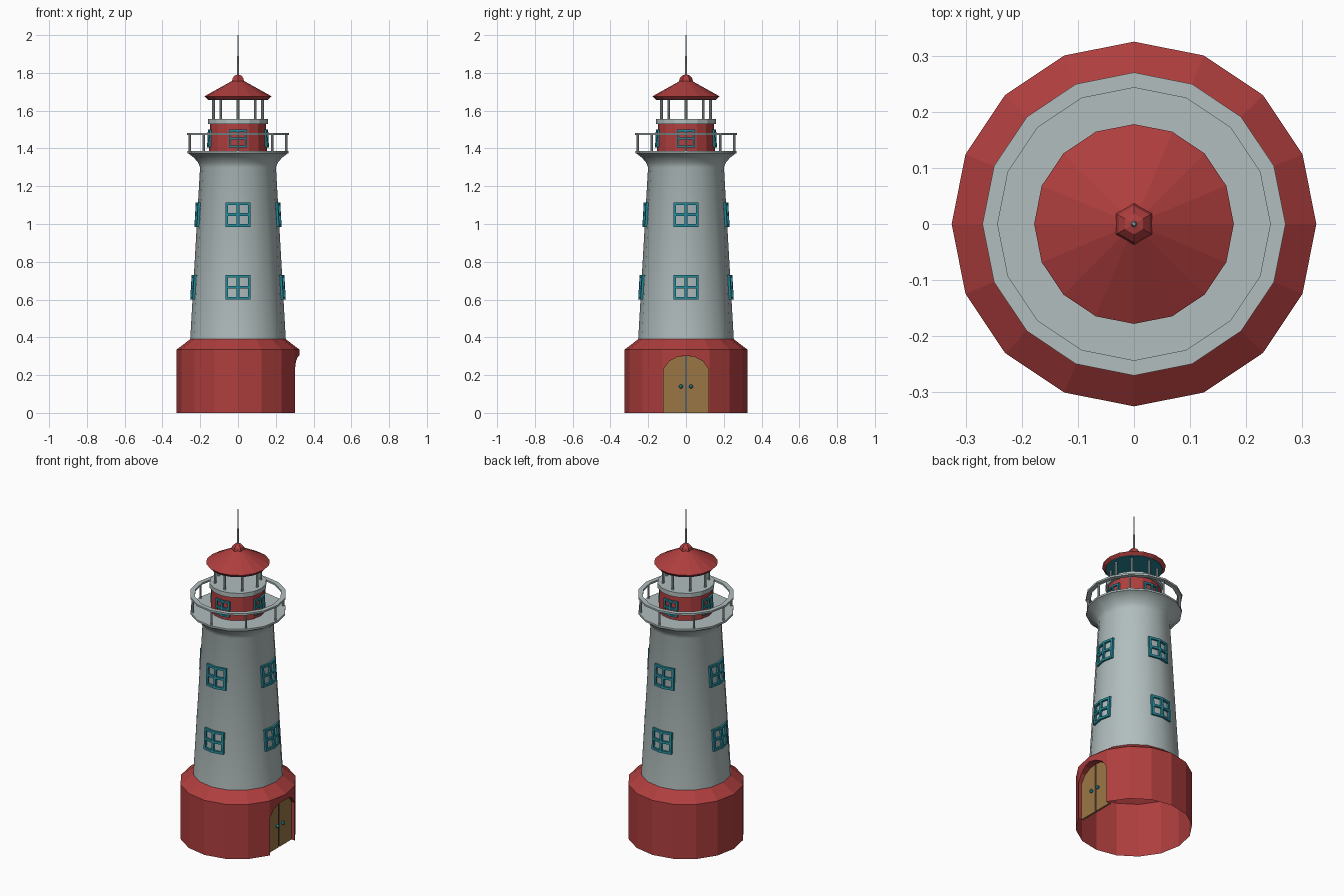
import bpy, bmesh, math
from mathutils import Vector, Matrix

if "Cube" in bpy.data.objects:
    bpy.data.objects.remove(bpy.data.objects["Cube"])

SIDES = 16
TAN = math.tan(math.pi / SIDES)


def material(name, rgb):
    m = bpy.data.materials.new(name)
    m.diffuse_color = (*rgb, 1)
    m.use_nodes = True
    m.node_tree.nodes["Principled BSDF"].inputs["Base Color"].default_value = m.diffuse_color
    return m


RED = material("red paint", (0.43, 0.048, 0.048))
GREY = material("pale grey", (0.44, 0.51, 0.51))
TEAL = material("teal", (0.018, 0.25, 0.32))
WOOD = material("door wood", (0.33, 0.18, 0.06))
DARK = material("dark metal", (0.10, 0.12, 0.13))


def finish(name, bm, mat, recalc=True):
    if recalc:
        bmesh.ops.recalc_face_normals(bm, faces=bm.faces)
    me = bpy.data.meshes.new(name)
    bm.to_mesh(me)
    bm.free()
    ob = bpy.data.objects.new(name, me)
    bpy.context.collection.objects.link(ob)
    me.materials.append(mat)
    return ob


def lathe(name, profile, mat, sides=SIDES, close=False):
    """Spin (radius, z) points around z; radius 0 becomes a pole."""
    bm = bmesh.new()
    rings = []
    for r, z in profile:
        if r == 0:
            rings.append([bm.verts.new((0, 0, z))] * sides)
        else:
            rings.append([bm.verts.new((r * math.cos(2 * math.pi * i / sides),
                                        r * math.sin(2 * math.pi * i / sides), z))
                          for i in range(sides)])
    pairs = list(zip(rings, rings[1:]))
    if close:
        pairs.append((rings[-1], rings[0]))
    for a, b in pairs:
        for i in range(sides):
            j = (i + 1) % sides
            bm.faces.new(list(dict.fromkeys((a[i], a[j], b[j], b[i]))))
    return finish(name, bm, mat, recalc=close or profile[0][0] == 0)


def prism(name, outline, x0, x1, mat):
    """Extrude a (y, z) outline along x."""
    bm = bmesh.new()
    f = bm.faces.new([bm.verts.new((x0, y, z)) for y, z in outline])
    new = bmesh.ops.extrude_face_region(bm, geom=[f])["geom"]
    bmesh.ops.translate(bm, vec=(x1 - x0, 0, 0),
                        verts=[v for v in new if isinstance(v, bmesh.types.BMVert)])
    return finish(name, bm, mat)


def posts(name, count, ring_r, r, z0, z1, mat):
    bm = bmesh.new()
    for i in range(count):
        a = 2 * math.pi * i / count
        loc = Vector((ring_r * math.cos(a), ring_r * math.sin(a), (z0 + z1) / 2))
        bmesh.ops.create_cone(bm, segments=8, radius1=r, radius2=r, depth=z1 - z0,
                              cap_ends=True, matrix=Matrix.Translation(loc))
    return finish(name, bm, mat)


def windows(name, zc, w, h, bar, wall, out):
    """Four cross-barred frames that bend with the wall corner on each axis."""
    bm = bmesh.new()
    b = bar / 2
    bars = [(-w, w, h - bar, h), (-w, w, -h, -h + bar), (-w, w, -b, b),
            (-w, -w + bar, -h, h), (w - bar, w, -h, h), (-b, b, -h, h)]
    for k in range(4):
        rot = Matrix.Rotation(k * math.pi / 2, 3, 'Z')
        for u0, u1, v0, v1 in bars:
            us = [u0, 0, u1] if u0 < 0 < u1 else [u0, u1]
            loops = []
            for u in us:
                loops.append([bm.verts.new(rot @ Vector((wall(zc + v) - abs(u) * TAN + d, u, zc + v)))
                              for d, v in ((-0.006, v0), (out, v0), (out, v1), (-0.006, v1))])
            for p, q in zip(loops, loops[1:]):
                for i in range(4):
                    j = (i + 1) % 4
                    bm.faces.new((p[i], p[j], q[j], q[i]))
            bm.faces.new(loops[0])
            bm.faces.new(loops[-1])
    return finish(name, bm, TEAL)


# Base with an arched doorway cut into the +x side, hollow underneath
base = lathe("base", [(0, 0), (0.325, 0), (0.325, 0.335), (0.253, 0.39), (0, 0.39)], RED)
half = [(0.12, 0.23), (0.09, 0.273), (0.045, 0.297)]
arch = half + [(0, 0.303)] + [(-y, z) for y, z in reversed(half)]
cutter = prism("doorway_cutter", [(0.12, -0.1)] + arch + [(-0.12, -0.1)], 0.272, 0.5, RED)
cutter.hide_render = True
mod = base.modifiers.new("doorway", 'BOOLEAN')
mod.operation, mod.solver, mod.object = 'DIFFERENCE', 'EXACT', cutter
dg = bpy.context.evaluated_depsgraph_get()
base_mesh = bpy.data.meshes.new_from_object(base.evaluated_get(dg))
base.modifiers.clear()
base.data = base_mesh
bpy.data.objects.remove(cutter)
bm = bmesh.new()
bm.from_mesh(base.data)
bmesh.ops.delete(bm, geom=[f for f in bm.faces if abs(f.normal.z) > 0.99
                           and (f.calc_center_median().z < 0.01 or f.calc_center_median().z > 0.38)],
                 context='FACES')
bm.to_mesh(base.data)
bm.free()

# Double door with knobs and a dark centre gap
for side, label in ((1, "right"), (-1, "left")):
    leaf = [(0.005, 0), (0.12, 0)] + half + [(0.005, 0.302)]
    prism("door_" + label, [(side * y, z) for y, z in leaf], 0.268, 0.28, WOOD)
    bm = bmesh.new()
    bmesh.ops.create_uvsphere(bm, u_segments=8, v_segments=6, radius=0.011,
                              matrix=Matrix.Translation((0.288, side * 0.027, 0.14)))
    finish("door_knob_" + label, bm, TEAL)
prism("door_gap", [(-0.006, 0), (0.006, 0), (0.006, 0.3), (-0.006, 0.3)], 0.268, 0.275, DARK)

# Tapered tower with flared gallery deck
tower = lathe("tower", [(0.253, 0.39), (0.201, 1.30), (0.211, 1.325), (0.232, 1.35),
                        (0.262, 1.373), (0.268, 1.375), (0.268, 1.386), (0, 1.386)], GREY)
bpy.context.view_layer.objects.active = tower
tower.select_set(True)
bpy.ops.object.shade_smooth_by_angle(angle=math.radians(35))


def tower_wall(z):
    return 0.253 - 0.052 * (z - 0.39) / 0.91


windows("lower_windows", 0.665, 0.066, 0.065, 0.014, tower_wall, 0.012)
windows("upper_windows", 1.05, 0.066, 0.065, 0.014, tower_wall, 0.012)

# Gallery railing
lathe("gallery_rail", [(0.243, 1.472), (0.27, 1.472), (0.27, 1.483), (0.243, 1.483)], GREY, close=True)
posts("gallery_posts", 8, 0.256, 0.006, 1.38, 1.475, GREY)

# Lantern drum, its windows and top ring
lathe("lantern_drum", [(0.155, 1.38), (0.148, 1.535)], RED)
windows("drum_windows", 1.452, 0.047, 0.047, 0.011,
        lambda z: 0.155 - 0.007 * (z - 1.38) / 0.155, 0.01)
lathe("lantern_ring", [(0, 1.53), (0.16, 1.53), (0.16, 1.557), (0, 1.557)], GREY)
posts("lantern_posts", 8, 0.13, 0.007, 1.55, 1.66, GREY)

# Roof, ceiling, finial and mast
lathe("roof", [(0.158, 1.657), (0.178, 1.676), (0, 1.775)], RED)
lathe("lantern_ceiling", [(0, 1.656), (0.16, 1.656), (0.16, 1.659), (0, 1.659)], TEAL)
bm = bmesh.new()
bmesh.ops.create_uvsphere(bm, u_segments=6, v_segments=6, radius=0.037,
                          matrix=Matrix.Translation((0, 0, 1.755)))
finish("roof_finial", bm, RED)
lathe("mast", [(0.006, 1.77), (0.006, 1.84), (0.0035, 1.9), (0.0025, 2.0), (0, 2.0)], GREY, sides=8)
